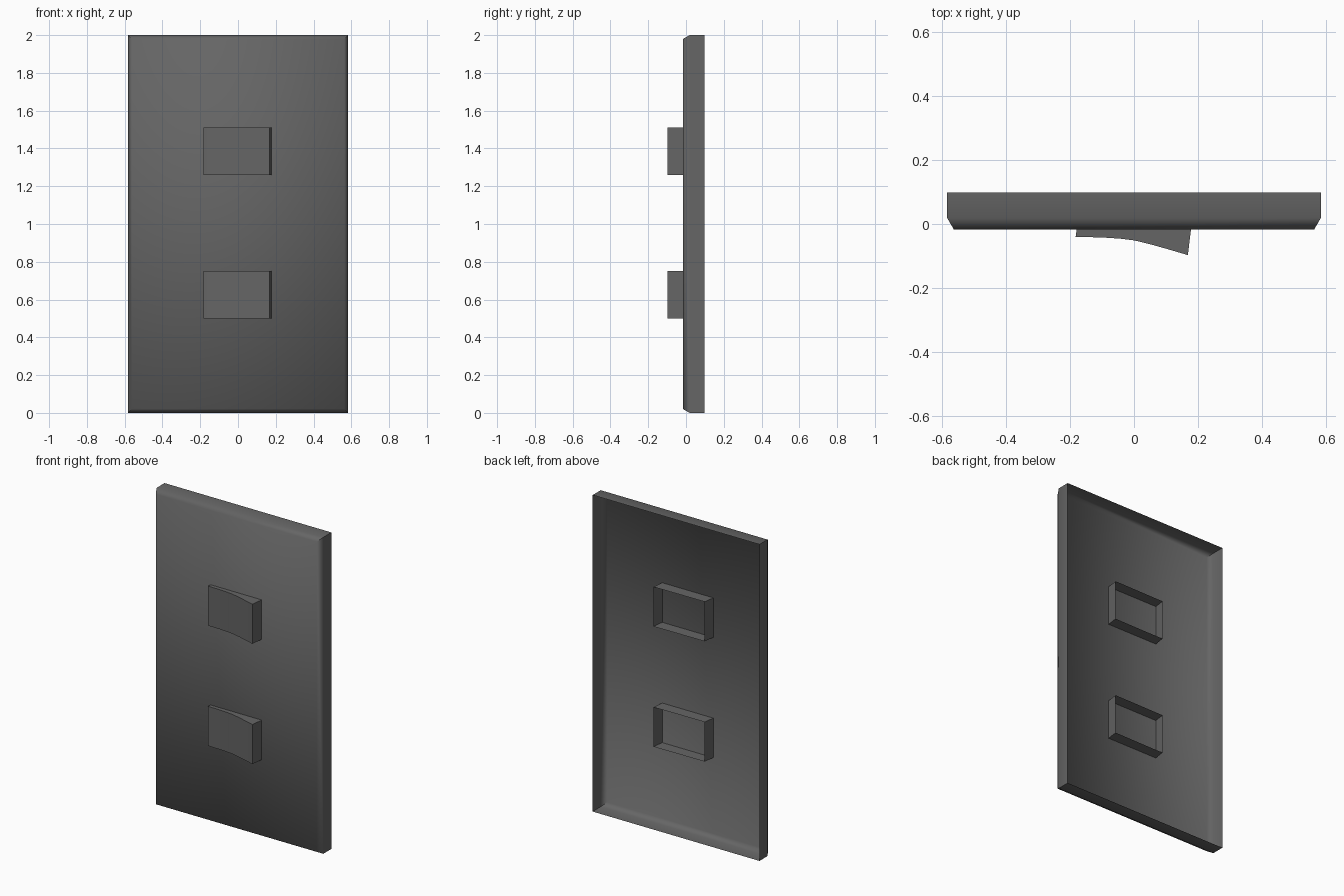
import bpy
import bmesh
from math import radians

cube = bpy.data.objects.get("Cube")
if cube:
    bpy.data.objects.remove(cube)

# Single dark grey plastic
grey = bpy.data.materials.new("dark_grey_plastic")
grey.use_nodes = True
colour = (0.13, 0.13, 0.13, 1)
grey.diffuse_color = colour
grey.node_tree.nodes["Principled BSDF"].inputs["Base Color"].default_value = colour


def finish(bm, name, angle):
    bmesh.ops.recalc_face_normals(bm, faces=bm.faces)
    mesh = bpy.data.meshes.new(name)
    bm.to_mesh(mesh)
    bm.free()
    mesh.materials.append(grey)
    obj = bpy.data.objects.new(name, mesh)
    bpy.context.collection.objects.link(obj)
    bpy.ops.object.select_all(action="DESELECT")
    obj.select_set(True)
    bpy.context.view_layer.objects.active = obj
    bpy.ops.object.shade_smooth_by_angle(angle=radians(angle))
    return obj


def rectangle(bm, half_w, half_h, y):
    corners = [(-1, -1), (1, -1), (1, 1), (-1, 1)]
    return [bm.verts.new((sx * half_w, y, 1 + sz * half_h)) for sx, sz in corners]


# Wall plate: thin shell open at the back, with a chamfered front rim
bm = bmesh.new()
rings = [rectangle(bm, 0.583, 1.0, 0.099),
         rectangle(bm, 0.583, 1.0, 0.019),
         rectangle(bm, 0.562, 0.979, -0.017)]
for a, b in zip(rings, rings[1:]):
    for i in range(4):
        j = (i + 1) % 4
        bm.faces.new((a[i], a[j], b[j], b[i]))
bm.faces.new(rings[-1])
finish(bm, "wall_plate", 65)

# Rocker switches: curved, tilted shells passing through the plate, open behind
rocker_profile = [(-0.169, 0.055), (-0.182, -0.040), (-0.10, -0.042),
                  (-0.04, -0.046), (0.0, -0.051), (0.05, -0.063),
                  (0.10, -0.077), (0.168, -0.097), (0.187, 0.058)]


def rocker(name, z_low, z_high):
    bm = bmesh.new()
    low, high = ([bm.verts.new((x, y, z)) for x, y in rocker_profile]
                 for z in (z_low, z_high))
    for i in range(len(low) - 1):
        bm.faces.new((low[i], low[i + 1], high[i + 1], high[i]))
    bm.faces.new(low)
    bm.faces.new(high)
    finish(bm, name, 30)


rocker("upper_rocker", 1.26, 1.51)
rocker("lower_rocker", 0.50, 0.75)
